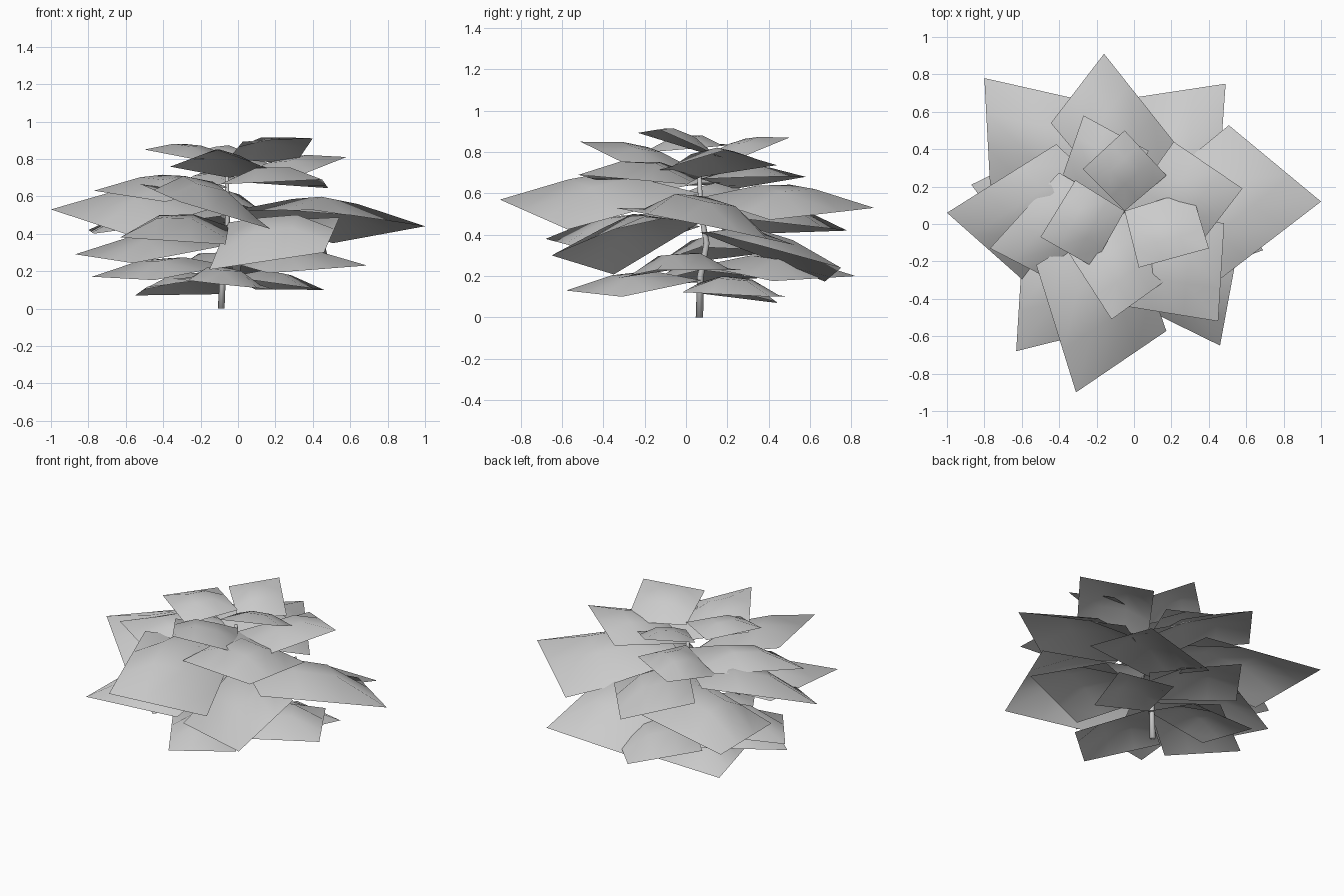
import bpy
import bmesh
from math import sin, pi
from mathutils import Vector

cube = bpy.data.objects.get("Cube")
if cube:
    bpy.data.objects.remove(cube)

# One pale grey for the whole plant
grey = bpy.data.materials.new("pale_grey")
grey.use_nodes = True
grey.diffuse_color = (0.6, 0.6, 0.6, 1)
grey.node_tree.nodes["Principled BSDF"].inputs["Base Color"].default_value = grey.diffuse_color

STEPS = 3            # grid divisions along each leaf edge
STEM_X, STEM_Y = -0.05, 0.07


def add_object(name, bm):
    mesh = bpy.data.meshes.new(name)
    bm.to_mesh(mesh)
    bm.free()
    mesh.materials.append(grey)
    mesh.shade_smooth()
    obj = bpy.data.objects.new(name, mesh)
    bpy.context.collection.objects.link(obj)
    return obj


def leaf(name, tip, base_z, roll, skew, half_width):
    """Four-cornered leaf, one corner on the stem, with a domed middle."""
    base = Vector((STEM_X, STEM_Y, base_z))
    tip = Vector(tip)
    spine = tip - base
    length = spine.xy.length
    across = Vector((-spine.y, spine.x, 0)) * half_width
    sides = []
    for sign in (1, -1):
        corner = base + spine * 0.48 + across * sign
        corner.x += spine.x * skew * sign
        corner.y += spine.y * skew * sign
        corner.z += roll * sign - 0.04 * length
        sides.append(corner)
    left, right = sides

    bm = bmesh.new()
    rows = []
    for i in range(STEPS + 1):
        u = i / STEPS
        row = []
        for j in range(STEPS + 1):
            v = j / STEPS
            point = base.lerp(right, u).lerp(left.lerp(tip, u), v)
            point.z += 0.14 * length * sin(pi * u) * sin(pi * v)
            row.append(bm.verts.new(point))
        rows.append(row)
    for a, b in zip(rows, rows[1:]):
        for j in range(STEPS):
            bm.faces.new((a[j], b[j], b[j + 1], a[j + 1]))
    add_object(name, bm)


def tier(name, leaves):
    """Leaves in hundredths: tip x, y, z, height on stem, roll, skew, half width."""
    for number, values in enumerate(leaves, 1):
        x, y, z, *shape = (value / 100 for value in values)
        leaf(f"{name}_leaf_{number}", (x, y, z), *shape)


# Small crown leaves
tier("crown", [
    (-5, 50, 87, 77, 3, 4, 52),
    (-50, -7, 85, 82, -2, 5, 50),
    (40, -13, 91, 80, -6, 9, 50),
    (-12, -51, 85, 70, -1, 7, 49),
    (58, 19, 81, 68, 2, 3, 49),
])

# Upper leaves
tier("upper", [
    (-27, 58, 68, 67, -3, 4, 44),
    (-77, -13, 63, 65, -4, 10, 39),
    (45, -52, 69, 68, -1, 3, 47),
])

# Broad middle leaves
tier("middle", [
    (-31, -90, 57, 60, -12, 8, 38),
    (100, 12, 44, 52, -9, 7, 41),
    (-16, 91, 53, 58, 5, 13, 39),
    (-100, 6, 53, 56, -11, 10, 38),
    (-80, 78, 42, 50, -2, 12, 38),
    (-63, -68, 38, 44, -3, 4, 38),
    (46, -65, 30, 46, 14, 16, 37),
    (49, 75, 24, 41, -12, 8, 41),
])

# Lower leaves
tier("lower", [
    (-87, 21, 29, 34, -4, 7, 43),
    (69, -14, 23, 25, 2, 7, 43),
    (-78, 6, 17, 23, -2, 7, 43),
    (-15, 82, 20, 25, 2, 7, 43),
    (-10, -58, 13, 18, -3, 7, 43),
    (-55, 44, 7, 17, 2, 7, 43),
    (46, 41, 10, 17, -1, 9, 43),
])

# Tapered stem, slightly crooked
path = [(-0.09, 0.065, 0), (-0.08, 0.07, 0.2), (-0.06, 0.1, 0.36),
        (-0.055, 0.07, 0.52), (-0.06, 0.065, 0.72)]
SIDES = 8
bm = bmesh.new()
rings = []
for i, centre in enumerate(path):
    ring = bmesh.ops.create_circle(bm, segments=SIDES, radius=0.018 - 0.002 * i,
                                   cap_ends=i in (0, len(path) - 1))["verts"]
    bmesh.ops.translate(bm, verts=ring, vec=centre)
    rings.append(ring)
for a, b in zip(rings, rings[1:]):
    for k in range(SIDES):
        n = (k + 1) % SIDES
        bm.faces.new((a[k], a[n], b[n], b[k]))
bmesh.ops.recalc_face_normals(bm, faces=bm.faces)
add_object("stem", bm)
